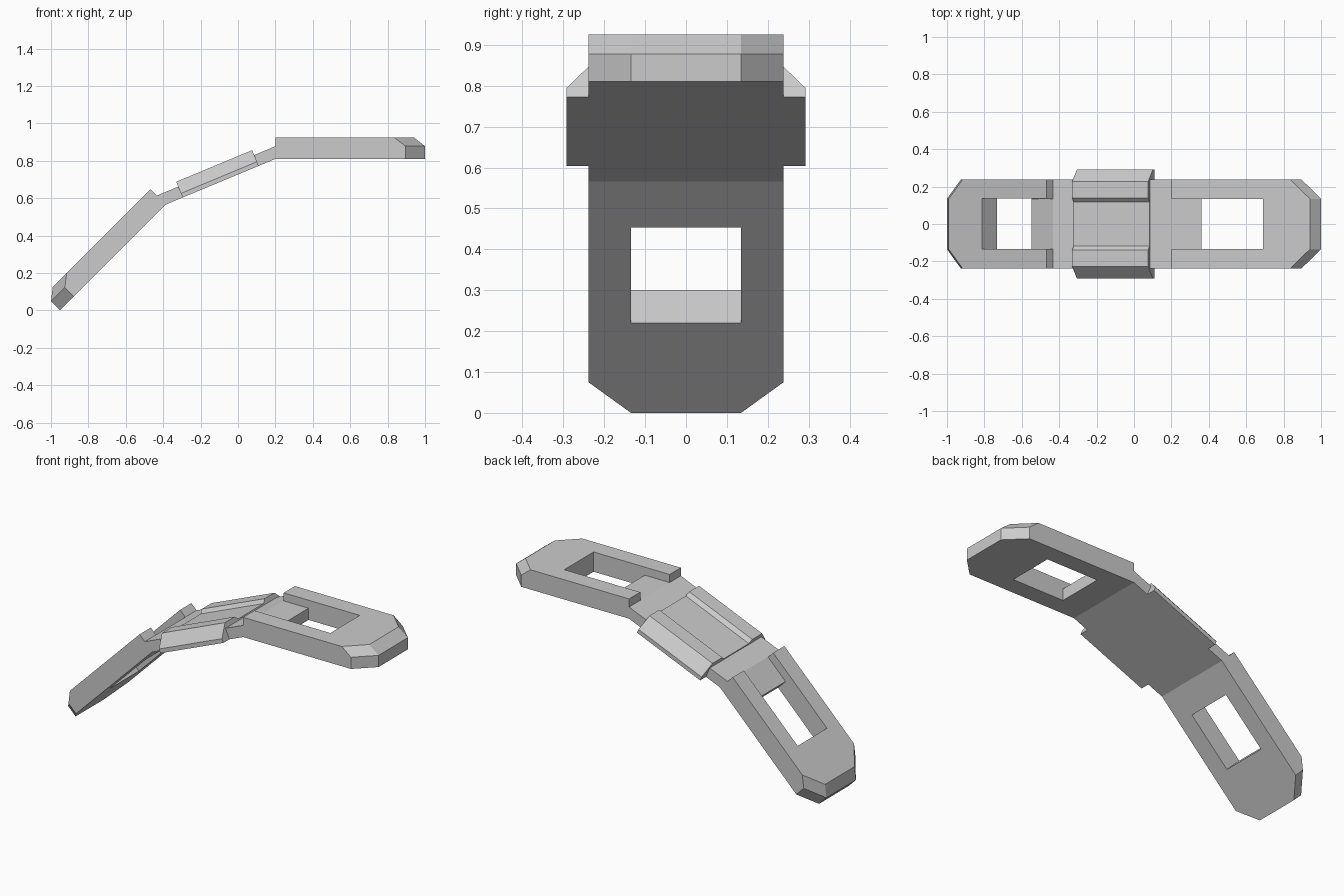
import bpy, bmesh
from math import radians, pi
from mathutils import Matrix, Vector

if "Cube" in bpy.data.objects:
    bpy.data.objects.remove(bpy.data.objects["Cube"])

HALF_W, SLOT_W = 0.238, 0.135      # half widths of plate and slot
THICK, FLOOR = 0.115, 0.068        # full thickness and recess floor height
KNEE = Vector((-0.386, 0, 0.566))  # lower bend of the link
ELBOW = Vector((0.2, 0, 0.81))     # upper bend of the link


def to_object(bm, name, matrix=None):
    bmesh.ops.recalc_face_normals(bm, faces=bm.faces)
    me = bpy.data.meshes.new(name)
    bm.to_mesh(me)
    bm.free()
    ob = bpy.data.objects.new(name, me)
    bpy.context.collection.objects.link(ob)
    if matrix:
        ob.matrix_world = matrix
    return ob


def prism(name, profile, direction, matrix=None):
    """Extrude a closed 3D outline along a direction."""
    bm = bmesh.new()
    face = bm.faces.new([bm.verts.new(p) for p in profile])
    ext = bmesh.ops.extrude_face_region(bm, geom=[face], use_keep_orig=True)
    moved = [g for g in ext["geom"] if isinstance(g, bmesh.types.BMVert)]
    bmesh.ops.translate(bm, verts=moved, vec=direction)
    return to_object(bm, name, matrix)


def arm(name, matrix):
    """Slotted plate with clipped, top-chamfered tip."""
    bm = bmesh.new()
    rows = [(0, HALF_W, 0), (0.695, HALF_W, 0), (0.8, SLOT_W, 0),
            (0.695, HALF_W, FLOOR), (0.8, SLOT_W, FLOOR),
            (0, HALF_W, THICK), (0.635, HALF_W, THICK), (0.74, SLOT_W, THICK)]
    for x, y, z in rows:
        for s in (-1, 1):
            bm.verts.new((x, s * y, z))
    bmesh.ops.convex_hull(bm, input=bm.verts)
    bmesh.ops.dissolve_limit(bm, angle_limit=radians(1), verts=bm.verts, edges=bm.edges)
    ob = to_object(bm, name, matrix)

    # through slot plus shallow recess towards the link
    cut = [(-0.1, FLOOR), (0.16, FLOOR), (0.16, -0.1),
           (0.49, -0.1), (0.49, 0.2), (-0.1, 0.2)]
    cutter = prism(name + "_cutter", [(x, -SLOT_W, z) for x, z in cut],
                   (0, 2 * SLOT_W, 0), matrix)
    cutter.hide_render = True
    cutter.hide_set(True)
    mod = ob.modifiers.new("slot", "BOOLEAN")
    mod.operation = "DIFFERENCE"
    mod.solver = "EXACT"
    mod.object = cutter
    return ob


# two identical arms, one level and one bent down 45 degrees
arm("upper_arm", Matrix.Translation(ELBOW))
arm("lower_arm", Matrix.Translation(KNEE)
    @ Matrix.Rotation(radians(-45), 4, "Y") @ Matrix.Rotation(pi, 4, "Z"))

# sloping link between the arms
link = [(KNEE.x, KNEE.z), (ELBOW.x, ELBOW.z), (0.2, 0.878), (-0.434, 0.614)]
prism("link_plate", [(x, -HALF_W, z) for x, z in link], (0, 2 * HALF_W, 0))

# wide saddle with two raised rails, following the link slope
half = [(0.292, 0), (0.292, 0.024), (0.228, 0.091), (0.138, 0.091), (0.117, 0.071)]
section = half + [(-y, z) for y, z in reversed(half)]
slope = (ELBOW - KNEE).normalized()
tilt = Vector((1, 0, 0)).rotation_difference(slope).to_matrix().to_4x4()
prism("rail_saddle", [(0.098, y, z) for y, z in section], (0.44, 0, 0),
      Matrix.Translation(KNEE) @ tilt)
